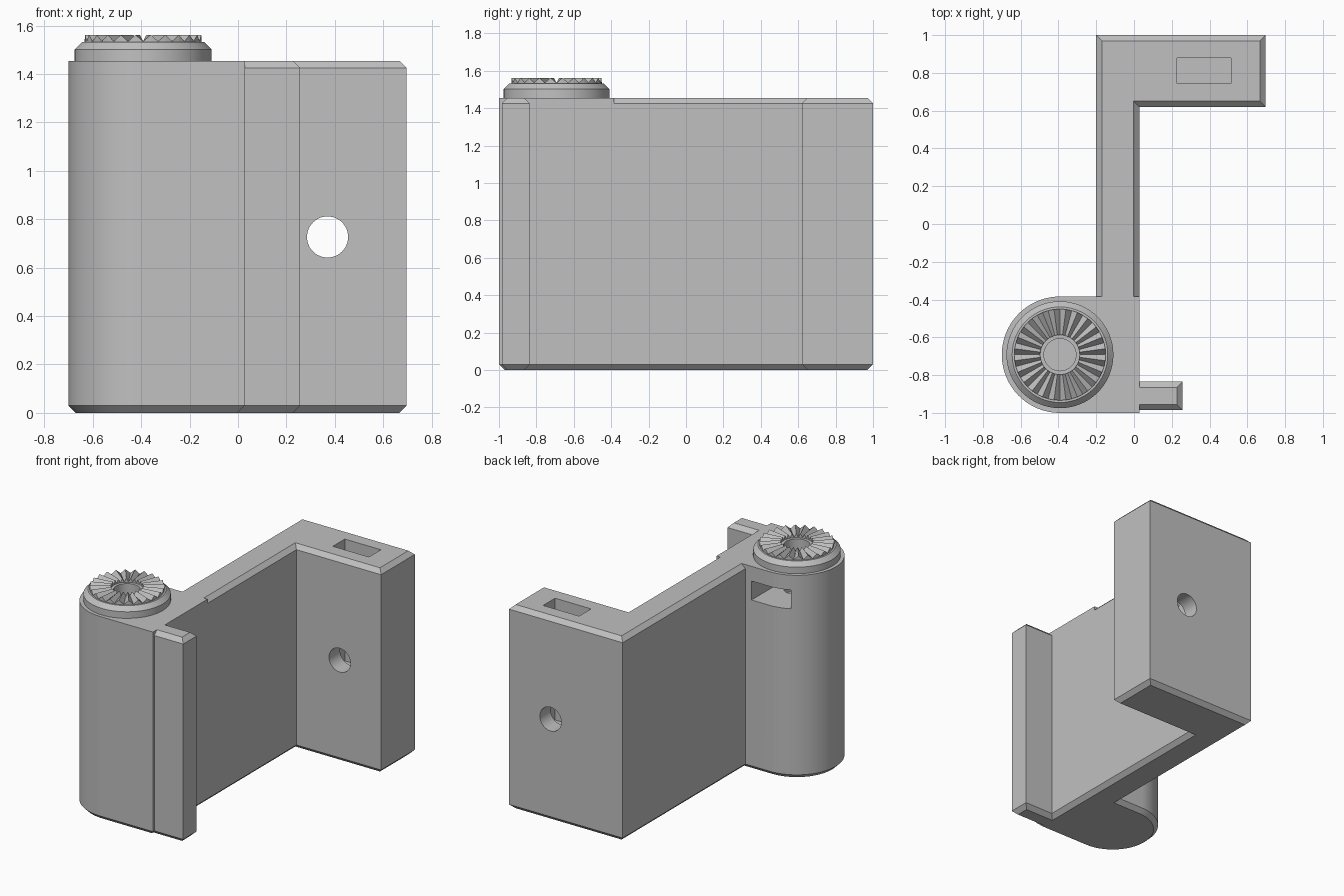
import bpy, bmesh, math
from mathutils import Matrix, Vector

cube = bpy.data.objects.get("Cube")
if cube:
    bpy.data.objects.remove(cube, do_unlink=True)

grey = bpy.data.materials.new("plain grey")
grey.use_nodes = True
grey.diffuse_color = (0.53, 0.53, 0.53, 1)
grey.node_tree.nodes["Principled BSDF"].inputs["Base Color"].default_value = grey.diffuse_color

TOP = 1.455
CH = 0.03
HUB = Vector((-0.392, -0.692))
HUB_R = 0.308


def finish(name, bm):
    bmesh.ops.recalc_face_normals(bm, faces=bm.faces)
    mesh = bpy.data.meshes.new(name)
    bm.to_mesh(mesh)
    bm.free()
    mesh.materials.append(grey)
    ob = bpy.data.objects.new(name, mesh)
    bpy.context.collection.objects.link(ob)
    return ob


def inset(points, d):
    """Move a counter-clockwise outline inwards by d with mitred corners."""
    out = []
    for i, p in enumerate(points):
        a = (p - points[i - 1]).normalized()
        b = (points[(i + 1) % len(points)] - p).normalized()
        na, nb = Vector((-a.y, a.x)), Vector((-b.y, b.x))
        out.append(p + (na + nb) * d / (1 + na.dot(nb)))
    return out


def loft(name, rings):
    """Closed solid through a list of (outline, height)."""
    bm = bmesh.new()
    loops = [[bm.verts.new((p.x, p.y, z)) for p in pts] for pts, z in rings]
    for lo, hi in zip(loops, loops[1:]):
        n = len(lo)
        for i in range(n):
            j = (i + 1) % n
            bm.faces.new((lo[i], lo[j], hi[j], hi[i]))
    bm.faces.new(loops[0][::-1])
    bm.faces.new(loops[-1])
    return finish(name, bm)


def prism(name, pts, top_chamfer=True):
    pts = [Vector(p) for p in pts]
    rings = [(inset(pts, CH), 0), (pts, CH)]
    rings += [(pts, TOP - CH), (inset(pts, CH), TOP)] if top_chamfer else [(pts, TOP)]
    return loft(name, rings)


def circle(r, n=64):
    return [HUB + Vector((math.cos(t), math.sin(t))) * r
            for t in (2 * math.pi * i / n for i in range(n))]


def box(name, lo, hi):
    x0, y0, z0 = lo
    x1, y1, z1 = hi
    pts = [Vector(p) for p in ((x0, y0), (x1, y0), (x1, y1), (x0, y1))]
    return loft(name, [(pts, z0), (pts, z1)])


def boolean(target, tool, operation):
    mod = target.modifiers.new("join", 'BOOLEAN')
    mod.operation, mod.object, mod.solver = operation, tool, 'EXACT'
    bpy.context.view_layer.objects.active = target
    bpy.ops.object.modifier_apply(modifier=mod.name)
    bpy.data.objects.remove(tool, do_unlink=True)


def smooth(ob):
    bpy.ops.object.select_all(action='DESELECT')
    ob.select_set(True)
    bpy.context.view_layer.objects.active = ob
    bpy.ops.object.shade_smooth_by_angle(angle=math.radians(25))


# Wall and back arm, one chamfered L outline reaching into the hub
body = prism("bracket_body", [(-0.2, -0.6), (0.028, -0.6), (0.028, 0.62),
                              (0.697, 0.62), (0.697, 1), (-0.2, 1)])

# Round hub, flat on top
arc = [HUB + Vector((math.cos(t), math.sin(t))) * HUB_R
       for t in (math.pi * (0.5 + i / 40) for i in range(41))]
hub = prism("hub", [(0.028, HUB.y - HUB_R), (0.028, HUB.y + HUB_R)] + arc, False)
boolean(body, hub, 'UNION')

# Front lip
lip = prism("front_lip", [(-0.1, -0.985), (0.257, -0.985), (0.257, -0.835), (-0.1, -0.835)])
boolean(body, lip, 'UNION')

# Bolt hole and nut slot in the arm
bm = bmesh.new()
place = Matrix.Translation((0.37, 0.81, 0.727)) @ Matrix.Rotation(math.pi / 2, 4, 'X')
bmesh.ops.create_cone(bm, cap_ends=True, segments=48, radius1=0.085, radius2=0.085,
                      depth=1, matrix=place)
boolean(body, finish("bolt_hole", bm), 'DIFFERENCE')
boolean(body, box("nut_slot", (0.228, 0.745, 0.585), (0.513, 0.88, 1.6)), 'DIFFERENCE')

# Nut slot in the back of the hub, with the screw hole above it
boolean(body, box("hub_slot", (HUB.x - 0.143, -0.835, 1.215),
                  (HUB.x + 0.143, -0.3, 1.35)), 'DIFFERENCE')
boolean(body, loft("screw_hole", [(circle(0.085), 1.16), (circle(0.085), 1.6)]), 'DIFFERENCE')
smooth(body)

# Collar on the hub: a lathed ring with a chamfered rim
bm = bmesh.new()
profile = [(0.085, TOP), (0.283, TOP), (0.283, 1.502), (0.253, 1.532), (0.085, 1.532)]
rings = [[bm.verts.new((p.x, p.y, z)) for p in circle(r)] for r, z in profile]
for a, b in zip(rings, rings[1:] + rings[:1]):
    for i in range(len(a)):
        j = (i + 1) % len(a)
        bm.faces.new((a[i], a[j], b[j], b[i]))
smooth(finish("collar", bm))

# Ring of radial teeth, flat shaded
TEETH = 24
bm = bmesh.new()
steps = 2 * TEETH
rows = [[bm.verts.new((p.x, p.y, z if z else (1.562 if i % 2 else 1.535)))
         for i, p in enumerate(circle(r, steps))]
        for r, z in ((0.105, 1.53), (0.242, 1.53), (0.242, 0), (0.105, 0))]
for a, b in zip(rows, rows[1:] + rows[:1]):
    for i in range(steps):
        j = (i + 1) % steps
        bm.faces.new((a[i], a[j], b[j], b[i]))
finish("locking_teeth", bm)
